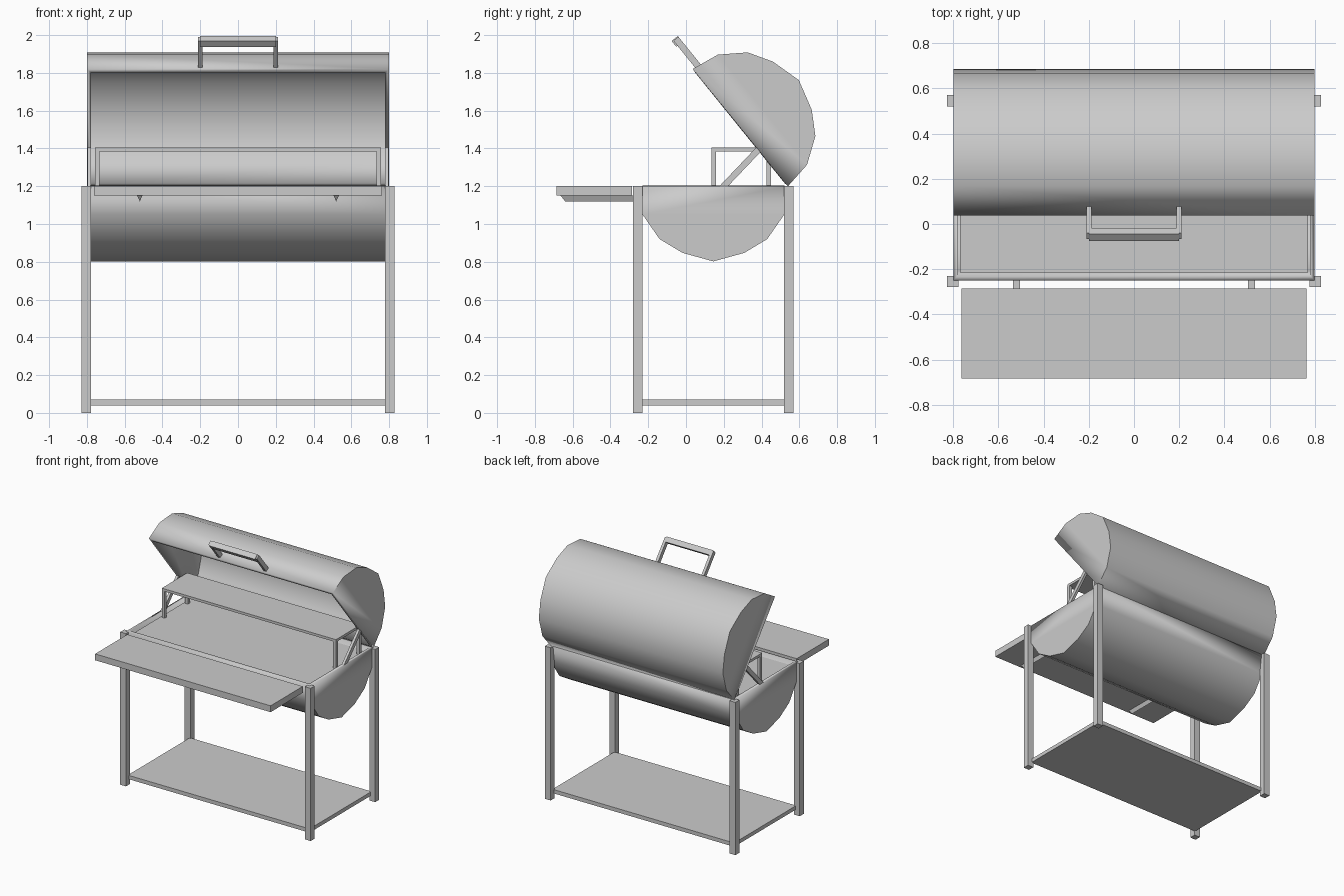
import bpy, bmesh
from math import radians, cos, sin, atan2, hypot
from mathutils import Vector

if "Cube" in bpy.data.objects:
    bpy.data.objects.remove(bpy.data.objects["Cube"])


def mesh_object(name, bm):
    me = bpy.data.meshes.new(name)
    bm.to_mesh(me)
    bm.free()
    ob = bpy.data.objects.new(name, me)
    bpy.context.collection.objects.link(ob)
    return ob


def box(name, lo, hi):
    bm = bmesh.new()
    bmesh.ops.create_cube(bm, size=1)
    for v in bm.verts:
        v.co = Vector([(a + b) / 2 + c * (b - a) for a, b, c in zip(lo, hi, v.co)])
    return mesh_object(name, bm)


def bar(name, x, width, a, b, thick):
    """Square bar in the yz plane from a to b."""
    dy, dz = b[0] - a[0], b[1] - a[1]
    h = hypot(dy, dz) / 2
    ob = box(name, (-width / 2, -h, -thick / 2), (width / 2, h, thick / 2))
    ob.location = (x, (a[0] + b[0]) / 2, (a[1] + b[1]) / 2)
    ob.rotation_euler.x = atan2(dz, dy)
    return ob


def half_drum(name, half):
    """Open half drum along x, hollow, with closed ends."""
    side = [(half, 0), (.375, -.15), (.285, -.28), (.163, -.353)]
    pts = [(-y, z) for y, z in side] + [(0, -.398)] + side[::-1]
    bm = bmesh.new()
    left = [bm.verts.new((-.8, y, z)) for y, z in pts]
    right = [bm.verts.new((.8, y, z)) for y, z in pts]
    for i in range(len(pts) - 1):
        bm.faces.new((left[i], left[i + 1], right[i + 1], right[i]))
    bm.faces.new(right)
    bm.faces.new(left[::-1])
    ob = mesh_object(name, bm)
    m = ob.modifiers.new("wall", 'SOLIDIFY')
    m.thickness = .022
    m.offset = -1
    m.use_even_offset = True
    bpy.ops.object.select_all(action='DESELECT')
    ob.select_set(True)
    bpy.context.view_layer.objects.active = ob
    bpy.ops.object.shade_smooth_by_angle(angle=radians(32))
    return ob


# Fire barrel and open lid
barrel = half_drum("barrel", .395)
barrel.location = (0, .145, 1.2)
hinge = Vector((0, .54, 1.2))
tilt = radians(51)
along = Vector((0, -cos(tilt), sin(tilt)))
up = Vector((0, sin(tilt), cos(tilt)))
lid = half_drum("lid", .4)
lid.location = hinge + along * .4
lid.rotation_euler.x = radians(180) - tilt

# Lid handle: grip bar with two arms
grip = box("handle_grip", (-.2, -.02, -.021), (.2, .02, .021))
grip.location = hinge + along * .965 + up * .026
grip.rotation_euler.x = -tilt
for s in (-1, 1):
    arm = box("handle_arm", (-.011, -.1, -.017), (.011, .1, .017))
    arm.location = hinge + along * .88 + up * .03 + Vector((s * .2, 0, 0))
    arm.rotation_euler.x = -tilt

# Cooking plate and bottom shelf
box("cooking_plate", (-.77, -.215, 1.165), (.77, .505, 1.175))
box("bottom_shelf", (-.79, -.24, .04), (.79, .53, .07))

# Front work shelf
box("front_shelf", (-.763, -.685, 1.15), (.763, -.285, 1.2))

# Warming rack top
box("warming_rack", (-.757, .135, 1.385), (.757, .45, 1.405))

for s in (-1, 1):
    # Legs
    for n, y in (("front_leg", -.28), ("back_leg", .52)):
        box(n, (s * .803 - .025, y, 0), (s * .803 + .025, y + .05, 1.2))
    # Rack feet
    for y in (.135, .425):
        box("rack_foot", (s * .745 - .0125, y, 1.17), (s * .745 + .0125, y + .025, 1.39))
    # Lid prop
    bar("lid_prop", s * .788, .02, (.19, 1.19), (.385, 1.395), .033)
    # V-shaped shelf bracket
    bm = bmesh.new()
    rings = []
    for y0, y1 in ((-.665, -.64), (-.24, -.24)):
        rings.append([bm.verts.new(c) for c in ((s * .52 - .015, y0, 1.152),
                     (s * .52 + .015, y0, 1.152), (s * .52, y1, 1.12))])
    a, b = rings
    for i in range(3):
        j = (i + 1) % 3
        bm.faces.new((a[i], a[j], b[j], b[i]))
    bm.faces.new(a)
    bm.faces.new(b)
    bmesh.ops.recalc_face_normals(bm, faces=bm.faces)
    mesh_object("shelf_bracket", bm)
